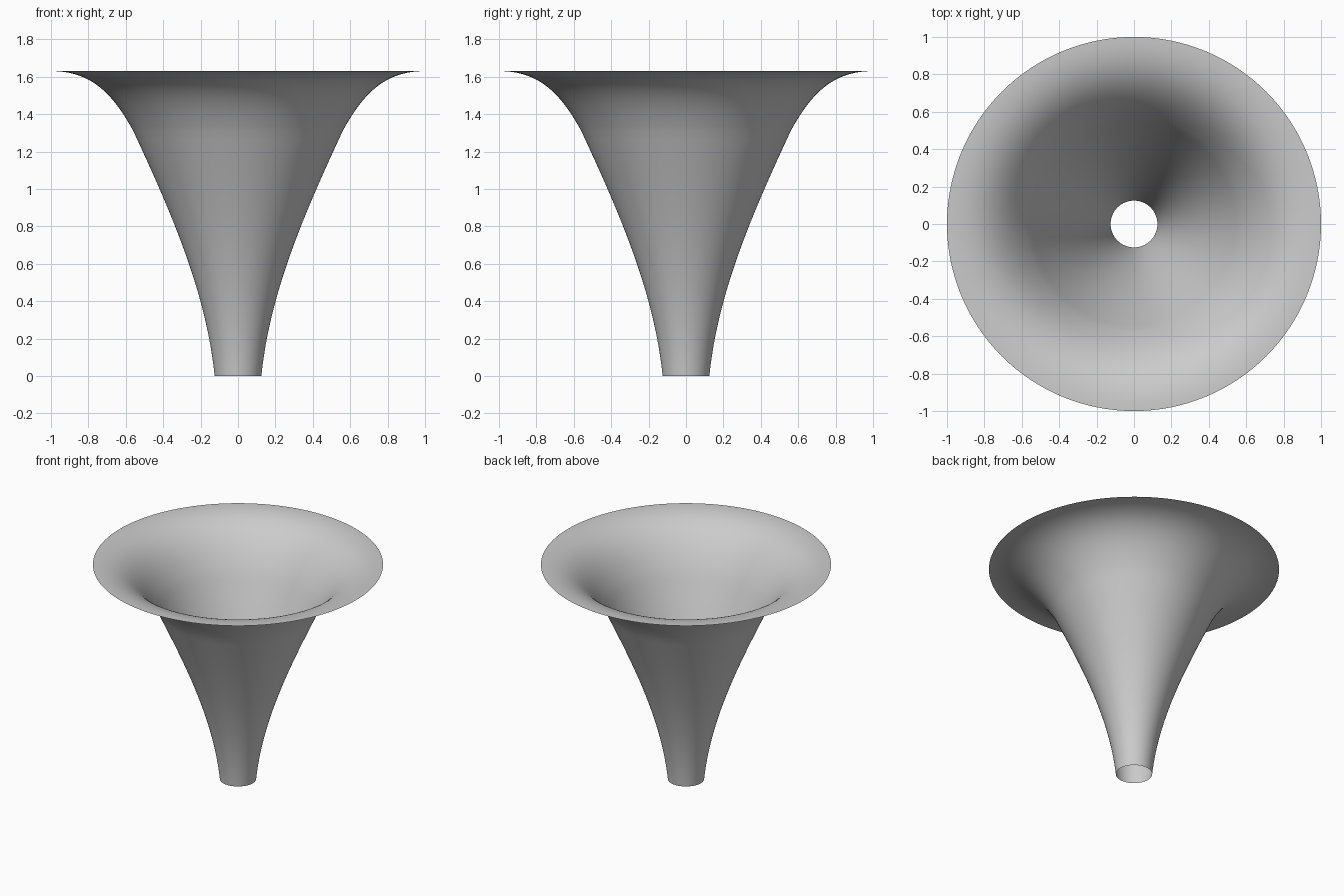
import bpy
import bmesh
from math import tau
from mathutils import Vector
from mathutils.geometry import interpolate_bezier

SIDES = 128

cube = bpy.data.objects.get("Cube")
if cube:
    bpy.data.objects.remove(cube, do_unlink=True)

# Plain grey material
grey = bpy.data.materials.new("Light grey")
grey.use_nodes = True
colour = (0.6, 0.6, 0.6, 1)
grey.diffuse_color = colour
grey.node_tree.nodes["Principled BSDF"].inputs["Base Color"].default_value = colour


def bezier(points, count):
    """Curve in the x-z plane through four (radius, height) control points."""
    return interpolate_bezier(*[Vector((r, 0, z)) for r, z in points], count)


# Profile: slender flaring throat, then a lip that rolls out flat
throat = bezier([(0.125, 0), (0.17, 0.45), (0.36, 0.88), (0.56, 1.31)], 28)
lip = bezier([(0.56, 1.31), (0.68, 1.53), (0.80, 1.63), (1.0, 1.63)], 24)
profile = throat + lip[1:]

# Revolve the profile into a thin open sheet
bm = bmesh.new()
verts = [bm.verts.new(p) for p in profile]
edges = [bm.edges.new(pair) for pair in zip(verts, verts[1:])]
bmesh.ops.spin(bm, geom=verts + edges, cent=(0, 0, 0), axis=(0, 0, 1),
               angle=tau, steps=SIDES, use_merge=True)
bmesh.ops.remove_doubles(bm, verts=bm.verts, dist=0.0005)

# Face normals point away from the axis, on the outside of the horn
bm.normal_update()
bm.faces.ensure_lookup_table()
face = bm.faces[0]
centre = face.calc_center_median()
if face.normal.dot(Vector((centre.x, centre.y, 0))) < 0:
    bmesh.ops.reverse_faces(bm, faces=bm.faces)
for face in bm.faces:
    face.smooth = True

mesh = bpy.data.meshes.new("flared_horn")
bm.to_mesh(mesh)
bm.free()
mesh.materials.append(grey)
horn = bpy.data.objects.new("flared_horn", mesh)
bpy.context.collection.objects.link(horn)
